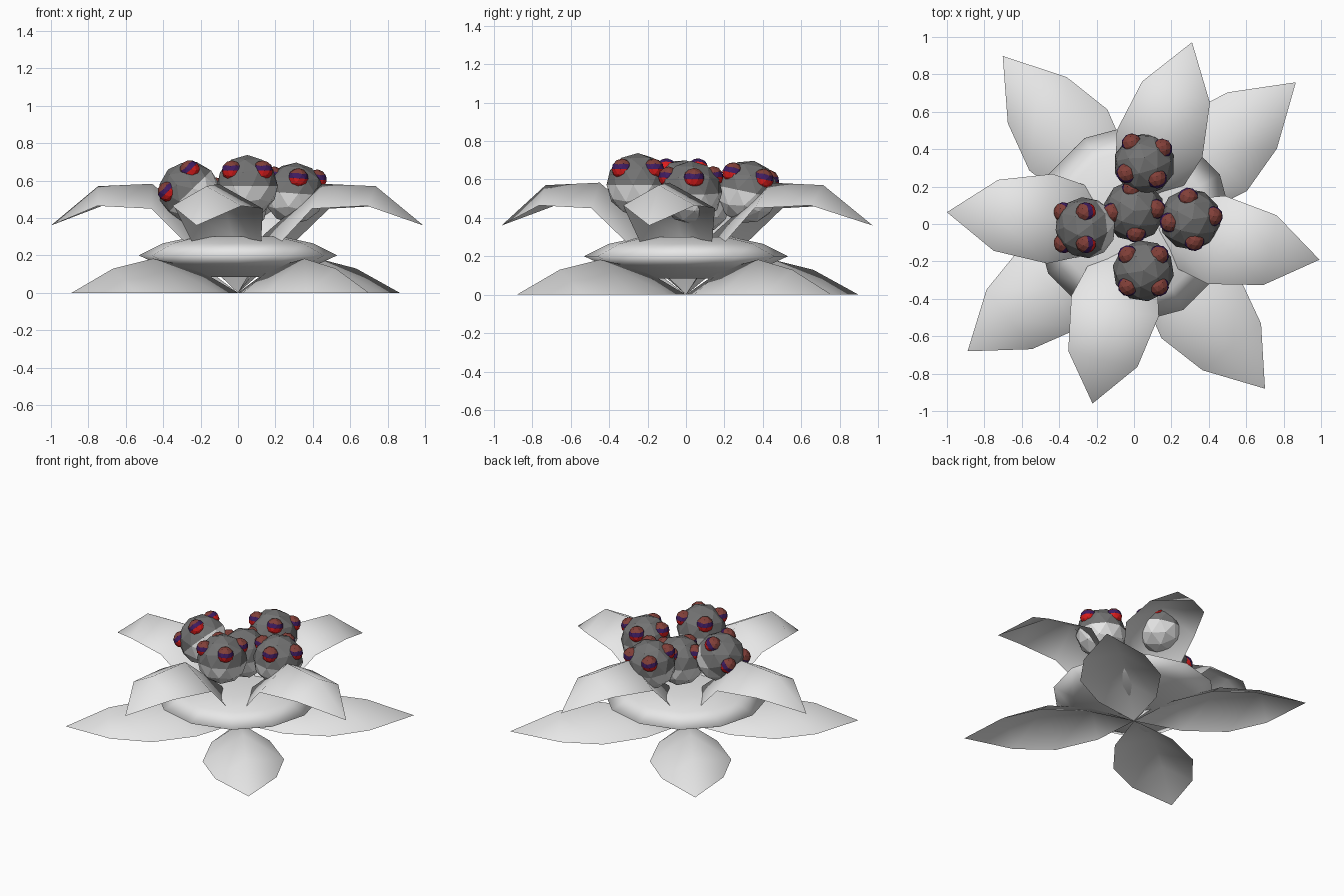
import bpy, bmesh, math
from mathutils import Matrix, Vector

if "Cube" in bpy.data.objects:
    bpy.data.objects.remove(bpy.data.objects["Cube"])


def mat(name, rgb):
    m = bpy.data.materials.new(name)
    m.diffuse_color = (*rgb, 1)
    m.use_nodes = True
    m.node_tree.nodes["Principled BSDF"].inputs["Base Color"].default_value = m.diffuse_color
    return m


PALE = mat("pale grey", (0.8, 0.8, 0.8))
DARK = mat("dark grey", (0.17, 0.17, 0.17))
DULL = mat("dull red", (0.22, 0.05, 0.04))
PURPLE = mat("dark purple", (0.05, 0.012, 0.12))
RED = mat("bright red", (0.72, 0.012, 0.012))


def finish(name, bm, mats, smooth):
    me = bpy.data.meshes.new(name)
    for f in bm.faces:
        f.smooth = smooth
    bm.to_mesh(me)
    bm.free()
    for m in mats:
        me.materials.append(m)
    ob = bpy.data.objects.new(name, me)
    bpy.context.collection.objects.link(ob)
    return ob


# Leaf: thin folded sheet; rows = (ridge r, ridge z, edge r, edge z, half width)
def leaf(name, rows, length, tip_z, azimuth):
    bm = bmesh.new()
    root = bm.verts.new((0, 0, 0))
    tip = bm.verts.new((length, 0, tip_z))
    lines = [[bm.verts.new(p) for p in ((er, w, ez), (r, 0, z), (er, -w, ez))]
             for r, z, er, ez, w in rows]
    for s in range(2):
        bm.faces.new((root, lines[0][s + 1], lines[0][s]))
        for a, b in zip(lines, lines[1:]):
            bm.faces.new((a[s], a[s + 1], b[s + 1], b[s]))
        bm.faces.new((lines[-1][s], lines[-1][s + 1], tip))
    bm.transform(Matrix.Rotation(math.radians(azimuth), 4, 'Z'))
    finish(name, bm, [PALE], True)


LOW = [(.28, .13, .28, 0, .19), (.57, .183, .57, 0, .265), (.84, .13, .84, 0, .2)]
for i, (az, ln) in enumerate([(41.2, 1.15), (128, 1.14), (217.4, 1.12), (308.5, 1.125)]):
    leaf(f"lower_leaf_{i + 1}", LOW, ln, 0, az)

HIGH = [(.14, .31, .2, .2, .17), (.46, .583, .45, .45, .24), (.75, .57, .74, .465, .19)]
for i, (az, ln) in enumerate([(-10.9, 1.01), (72.3, 1.02), (176.4, 1.002), (257, .985)]):
    leaf(f"upper_leaf_{i + 1}", HIGH, ln, .36, az)

# Flattened round cushion under the berries
bm = bmesh.new()
profile = [(0, .085), (.2, .085), (.4, .14), (.53, .2), (.4, .265), (.24, .3), (0, .3)]
vs = [bm.verts.new((r, 0, z)) for r, z in profile]
es = [bm.edges.new(p) for p in zip(vs, vs[1:])]
bmesh.ops.spin(bm, geom=vs + es, cent=(0, 0, 0), axis=(0, 0, 1),
               angle=math.tau, steps=12, use_merge=False)
bmesh.ops.remove_doubles(bm, verts=bm.verts, dist=1e-4)
bmesh.ops.recalc_face_normals(bm, faces=bm.faces)
finish("cushion", bm, [PALE], True)


# Icosphere with one vertex up, banded by height
def ball(name, radius, frame, mats, band):
    bm = bmesh.new()
    bmesh.ops.create_icosphere(bm, subdivisions=2, radius=radius)
    for f in bm.faces:
        f.material_index = band(f.calc_center_median().z / radius)
    bm.transform(frame)
    finish(name, bm, mats, False)


# Berries: dark top, pale bottom, four banded spots on the upper half
R = .165
BERRIES = [  # centre, yaw, tilt about x, tilt about y (degrees)
    ("front", (.05, -.25, .572), 45, 0, 0),
    ("right", (.30, .025, .532), 8, 0, 4),
    ("back", (.055, .32, .535), 35, -12, 0),
    ("left", (-.26, -.02, .54), 45, 0, -44),
    ("middle", (0, .07, .48), 5, 0, 0),
]
for label, pos, yaw, tx, ty in BERRIES:
    frame = (Matrix.Translation(pos) @ Matrix.Rotation(math.radians(tx), 4, 'X')
             @ Matrix.Rotation(math.radians(ty), 4, 'Y')
             @ Matrix.Rotation(math.radians(yaw), 4, 'Z'))
    ball(f"{label}_berry", R, frame, [PALE, DARK], lambda h: int(h > 0))
    for k in range(4):
        a = k * math.pi / 2
        e = math.radians(35)
        p = Vector((math.cos(a) * math.cos(e), math.sin(a) * math.cos(e), math.sin(e)))
        ball(f"{label}_berry_spot_{k + 1}", .055, frame @ Matrix.Translation(p * R * .86),
             [RED, PURPLE, DULL], lambda h: 0 if h < 0 else 1 if h < .5 else 2)
